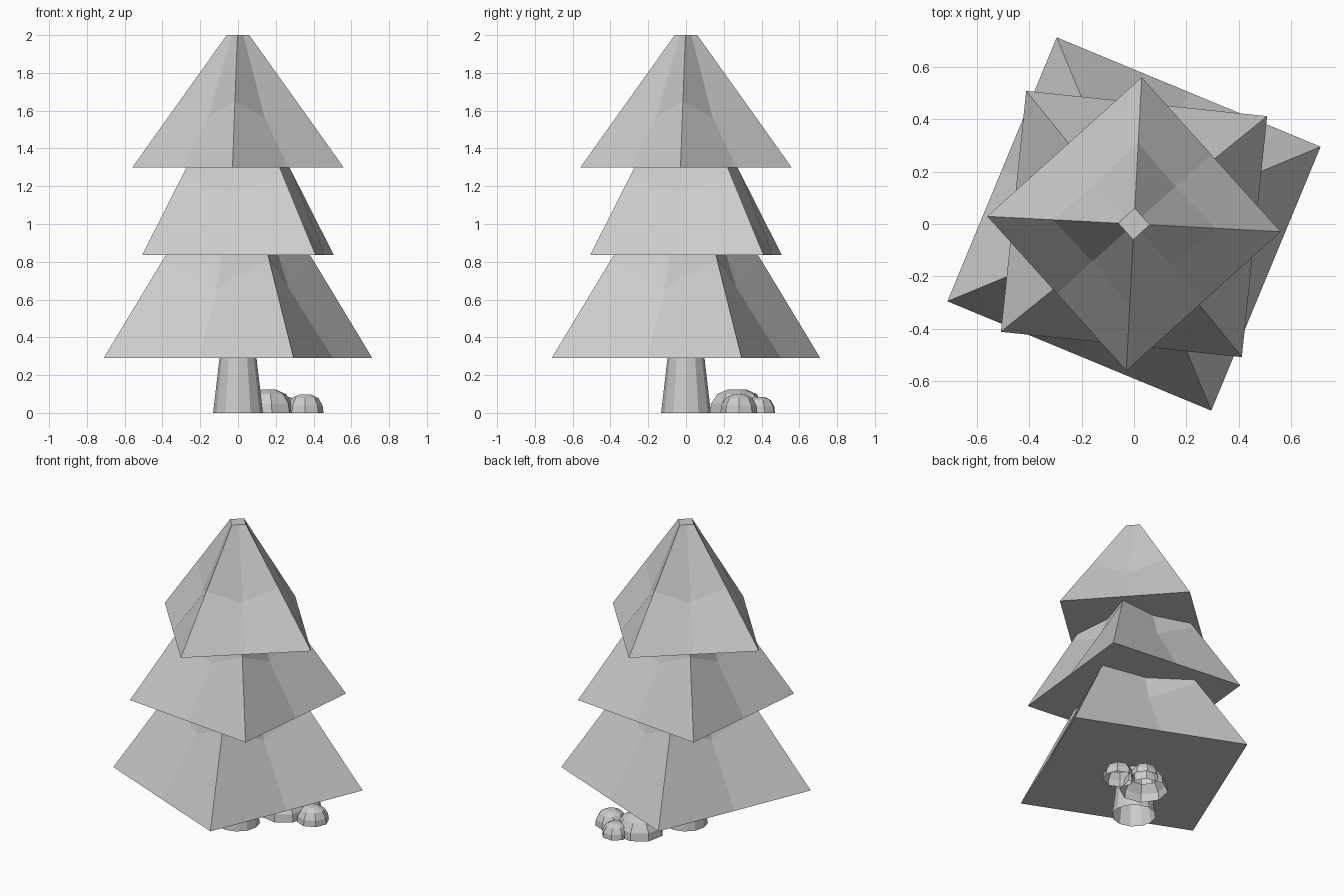
import bpy
import bmesh
from math import cos, sin, pi, radians

if "Cube" in bpy.data.objects:
    bpy.data.objects.remove(bpy.data.objects["Cube"], do_unlink=True)

COLOUR = (0.6, 0.6, 0.6, 1)
grey = bpy.data.materials.new("light grey")
grey.use_nodes = True
grey.diffuse_color = COLOUR
grey.node_tree.nodes["Principled BSDF"].inputs["Base Color"].default_value = COLOUR


def loft(name, rings, closed_base=False):
    """Join rings of points into a flat-shaded shell with a capped top."""
    bm = bmesh.new()
    loops = [[bm.verts.new(p) for p in points] for points in rings]
    n = len(loops[0])
    for low, high in zip(loops, loops[1:]):
        for i in range(n):
            j = (i + 1) % n
            bm.faces.new((low[i], low[j], high[j], high[i]))
    if closed_base:
        bm.faces.new(loops[0][::-1])
    bm.faces.new(loops[-1])
    mesh = bpy.data.meshes.new(name)
    bm.to_mesh(mesh)
    bm.free()
    mesh.materials.append(grey)
    obj = bpy.data.objects.new(name, mesh)
    bpy.context.collection.objects.link(obj)


def ring(radius, z, sides, turn=0, center=(0, 0)):
    return [(center[0] + radius * cos(turn + 2 * pi * i / sides),
             center[1] + radius * sin(turn + 2 * pi * i / sides), z)
            for i in range(sides)]


def square_ring(radius, z, turn, sag=0.0):
    """Square with a point in the middle of each side that can hang lower."""
    points = []
    for i in range(8):
        a = turn + i * pi / 4
        middle = i % 2
        r = radius * cos(pi / 4) * (1 - 0.3 * sag) if middle else radius
        points.append((r * cos(a), r * sin(a), z - sag * middle))
    return points


def tier(name, turn, base_z, base_r, top_z, top_r, sag):
    """Square foliage layer with a shallow dent in the middle of each side."""
    turn = radians(turn)
    loft(name, [
        square_ring(base_r, base_z, turn),
        square_ring((base_r + top_r) / 2, (base_z + top_z) / 2, turn, sag),
        square_ring(top_r, top_z, turn)], closed_base=True)


# Foliage
tier("lower_foliage", 22.5, 0.29, 0.77, 1.33, 0.09, 0.15)
tier("middle_foliage", 39, 0.835, 0.653, 1.70, 0.09, 0.12)
tier("upper_foliage", -3, 1.30, 0.56, 2.0, 0.06, 0.09)

# Trunk
loft("trunk", [ring(0.132, 0, 12), ring(0.098, 0.29, 12), ring(0.09, 0.4, 12)])


def rock(name, x, y, radius, height, turn):
    """Low dome with a flat top and an open base."""
    profile = ((1, 0), (0.95, 0.4), (0.72, 0.8), (0.32, 1))
    loft(name, [ring(radius * r, height * h, 8, turn, (x, y)) for r, h in profile])


# Rocks beside the trunk
rock("large_rock", 0.15, 0.27, 0.147, 0.125, 0.2)
rock("left_rock", 0.355, 0.28, 0.098, 0.098, 0.0)
rock("back_rock", 0.245, 0.39, 0.085, 0.085, 0.3)
